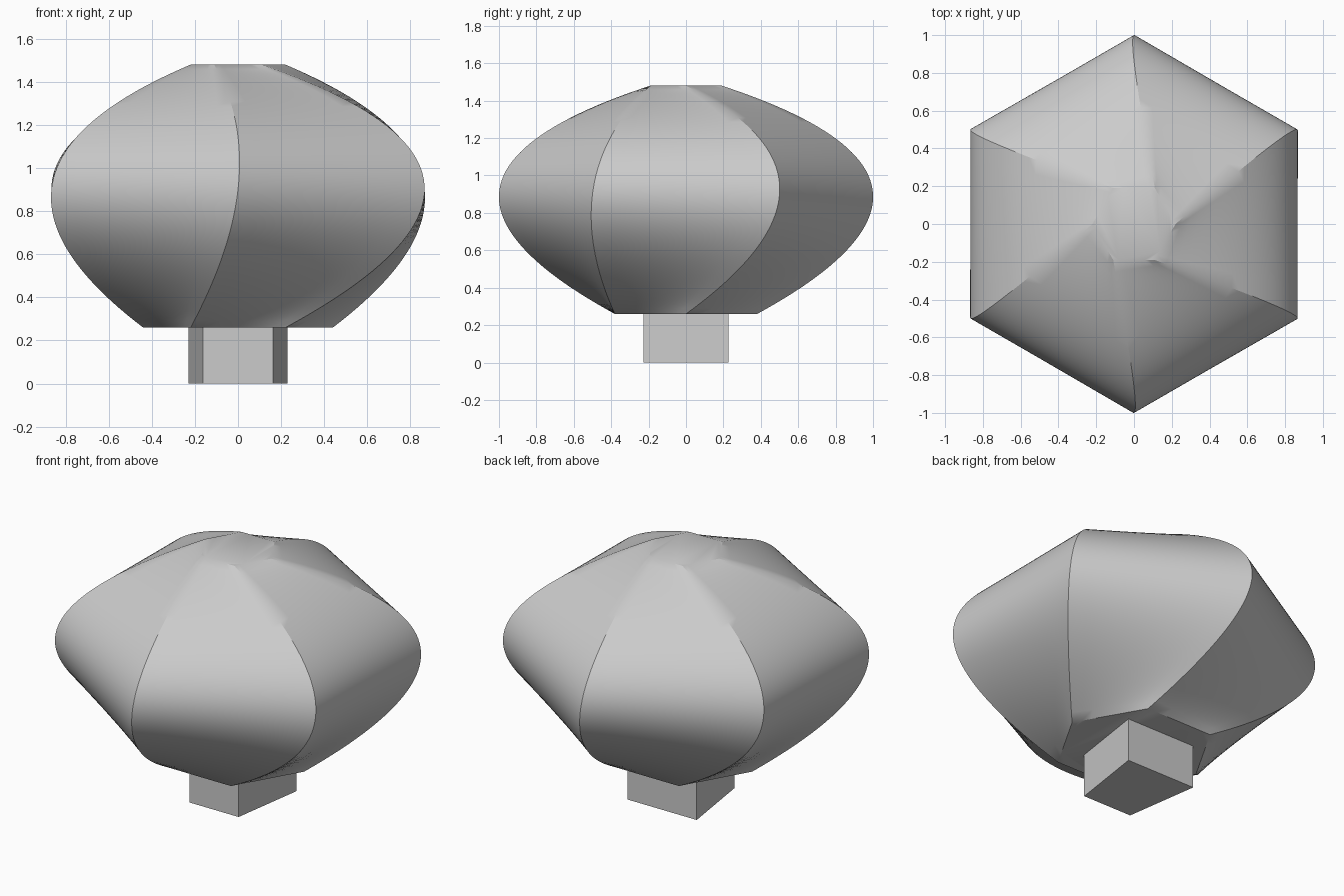
import bpy, bmesh
from math import sin, cos, pi, radians
from mathutils import Vector

if "Cube" in bpy.data.objects:
    bpy.data.objects.remove(bpy.data.objects["Cube"])

grey = bpy.data.materials.new("light_grey")
grey.use_nodes = True
grey.diffuse_color = (0.6, 0.6, 0.6, 1)
grey.node_tree.nodes["Principled BSDF"].inputs["Base Color"].default_value = (0.6, 0.6, 0.6, 1)

SIDES, ROWS, SPLITS = 6, 48, 8
# Hexagon sections: radius, turn in degrees, height
BOTTOM, MIDDLE, TOP = (0.44, 0, 0.26), (1.0, 30, 0.9), (0.22, 0, 1.48)


def corner(section, k):
    r, turn, z = section
    a = radians(turn) + k * 2 * pi / SIDES
    return Vector((r * cos(a), r * sin(a), z))


def ridge(k, t):
    """Parabola through one corner of each section, spaced by chord length."""
    a, b, c = (corner(s, k) for s in (BOTTOM, MIDDLE, TOP))
    m = (b - a).length / ((b - a).length + (c - b).length)
    first, second = (b - a) / m, (c - b) / (1 - m)
    return a + first * t + (second - first) * t * (t - m)


def finish(bm, name):
    bmesh.ops.recalc_face_normals(bm, faces=bm.faces)
    mesh = bpy.data.meshes.new(name)
    bm.to_mesh(mesh)
    bm.free()
    mesh.materials.append(grey)
    obj = bpy.data.objects.new(name, mesh)
    bpy.context.collection.objects.link(obj)
    return obj


# Twisted lofted body
bm = bmesh.new()
rings = []
for row in range(ROWS + 1):
    t = row / ROWS
    ring = []
    for k in range(SIDES):
        p, q = ridge(k, t), ridge(k + 1, t)
        ring += [bm.verts.new(p.lerp(q, j / SPLITS)) for j in range(SPLITS)]
    rings.append(ring)
for low, high in zip(rings, rings[1:]):
    for i in range(len(low)):
        n = (i + 1) % len(low)
        bm.faces.new((low[i], low[n], high[n], high[i]))
bm.faces.new(rings[0])
bm.faces.new(rings[-1])
body = finish(bm, "body")
bpy.ops.object.select_all(action='DESELECT')
body.select_set(True)
bpy.context.view_layer.objects.active = body
bpy.ops.object.shade_smooth_by_angle(angle=radians(30))

# Tapered block foot, narrower at the front
bm = bmesh.new()
outline = [(-0.163, -0.227), (0.163, -0.227), (0.23, 0.227), (-0.23, 0.227)]
base = bm.faces.new([bm.verts.new((x, y, 0)) for x, y in outline])
grown = bmesh.ops.extrude_face_region(bm, geom=[base])
bmesh.ops.translate(bm, vec=(0, 0, BOTTOM[2]),
                    verts=[v for v in grown["geom"] if isinstance(v, bmesh.types.BMVert)])
if base.is_valid and len(bm.faces) < SIDES:
    bm.faces.new([v for v in bm.verts if v.co.z == 0])
finish(bm, "foot")
